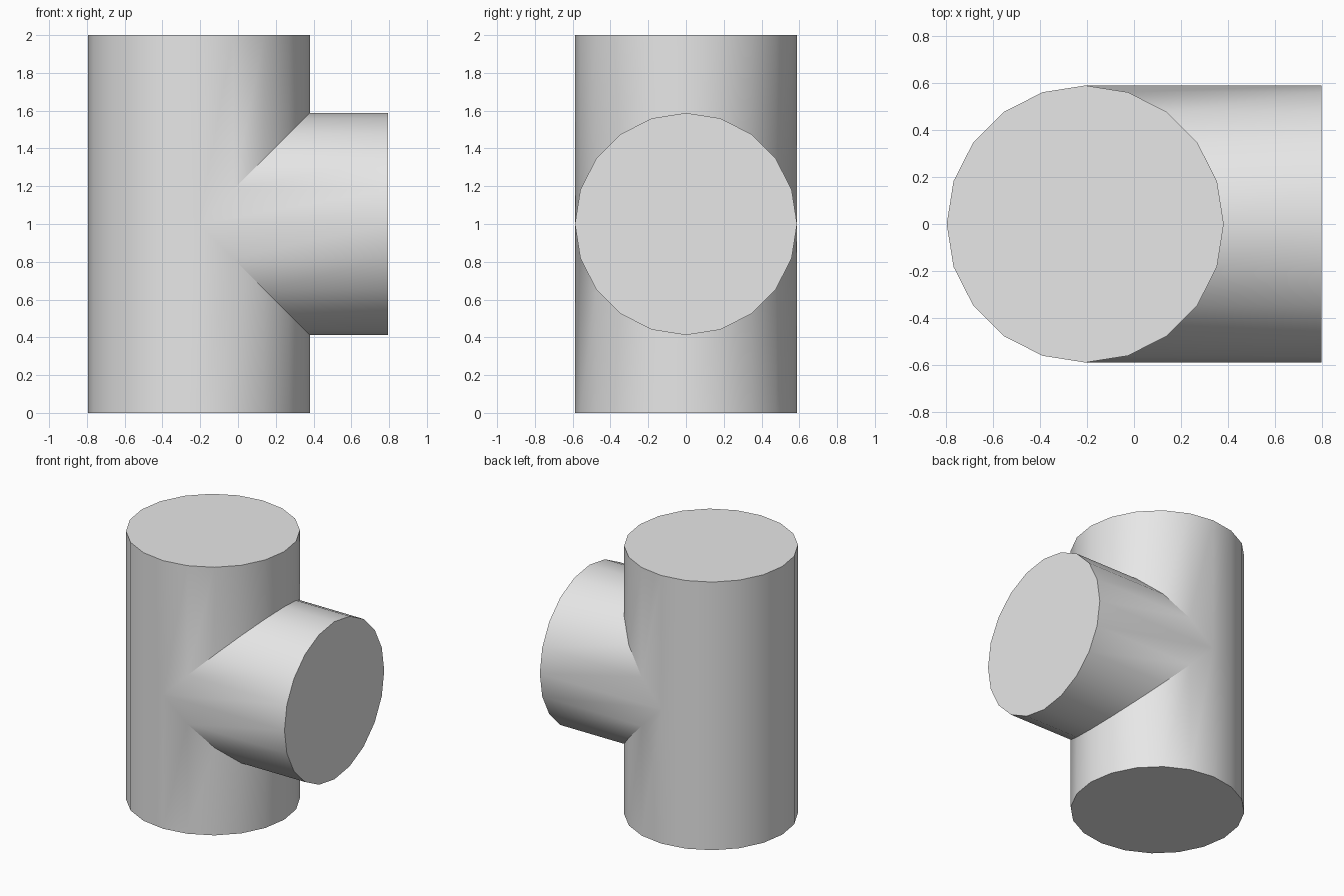
import bpy, bmesh
from math import sin, cos, pi, radians

cube = bpy.data.objects.get("Cube")
if cube:
    bpy.data.objects.remove(cube, do_unlink=True)

SIDES, R = 20, 0.588
CX, END, MID, TOP = -0.207, 0.795, 1.0, 2.0

grey = bpy.data.materials.new("plain_grey")
grey.use_nodes = True
grey.diffuse_color = (0.8, 0.8, 0.8, 1)
grey.node_tree.nodes["Principled BSDF"].inputs["Base Color"].default_value = (0.8, 0.8, 0.8, 1)

bm = bmesh.new()


def ring(point):
    """One vertex for each side, placed by a function of the unit circle."""
    return [bm.verts.new(point(cos(2 * pi * i / SIDES), sin(2 * pi * i / SIDES)))
            for i in range(SIDES)]


def bridge(a, b):
    """Wall between two rings."""
    for i in range(SIDES):
        j = (i + 1) % SIDES
        bm.faces.new((a[i], a[j], b[j], b[i]))


# Upright pipe: the lower and upper walls stop at the mitred joint
bottom = ring(lambda c, s: (CX + R * c, R * s, 0))
lower = ring(lambda c, s: (CX + R * c, R * s, MID - R * max(c, 0)))
upper = ring(lambda c, s: (CX + R * c, R * s, MID + R * max(c, 0)))
top = ring(lambda c, s: (CX + R * c, R * s, TOP))
bridge(bottom, lower)
bridge(upper, top)

# Side branch: from the mitre to the flat end
mitre = ring(lambda c, s: (CX + R * abs(c), R * s, MID + R * c))
end = ring(lambda c, s: (END, R * s, MID + R * c))
bridge(mitre, end)

# Closed ends
for rim in (bottom, top, end):
    bm.faces.new(rim)

# Weld the joint into one skin
bmesh.ops.remove_doubles(bm, verts=bm.verts, dist=0.0005)
bmesh.ops.recalc_face_normals(bm, faces=bm.faces)

mesh = bpy.data.meshes.new("tee_pipe")
bm.to_mesh(mesh)
bm.free()
mesh.materials.append(grey)
pipe = bpy.data.objects.new("tee_pipe", mesh)
bpy.context.collection.objects.link(pipe)

bpy.ops.object.select_all(action='DESELECT')
pipe.select_set(True)
bpy.context.view_layer.objects.active = pipe
bpy.ops.object.shade_smooth_by_angle(angle=radians(30))
